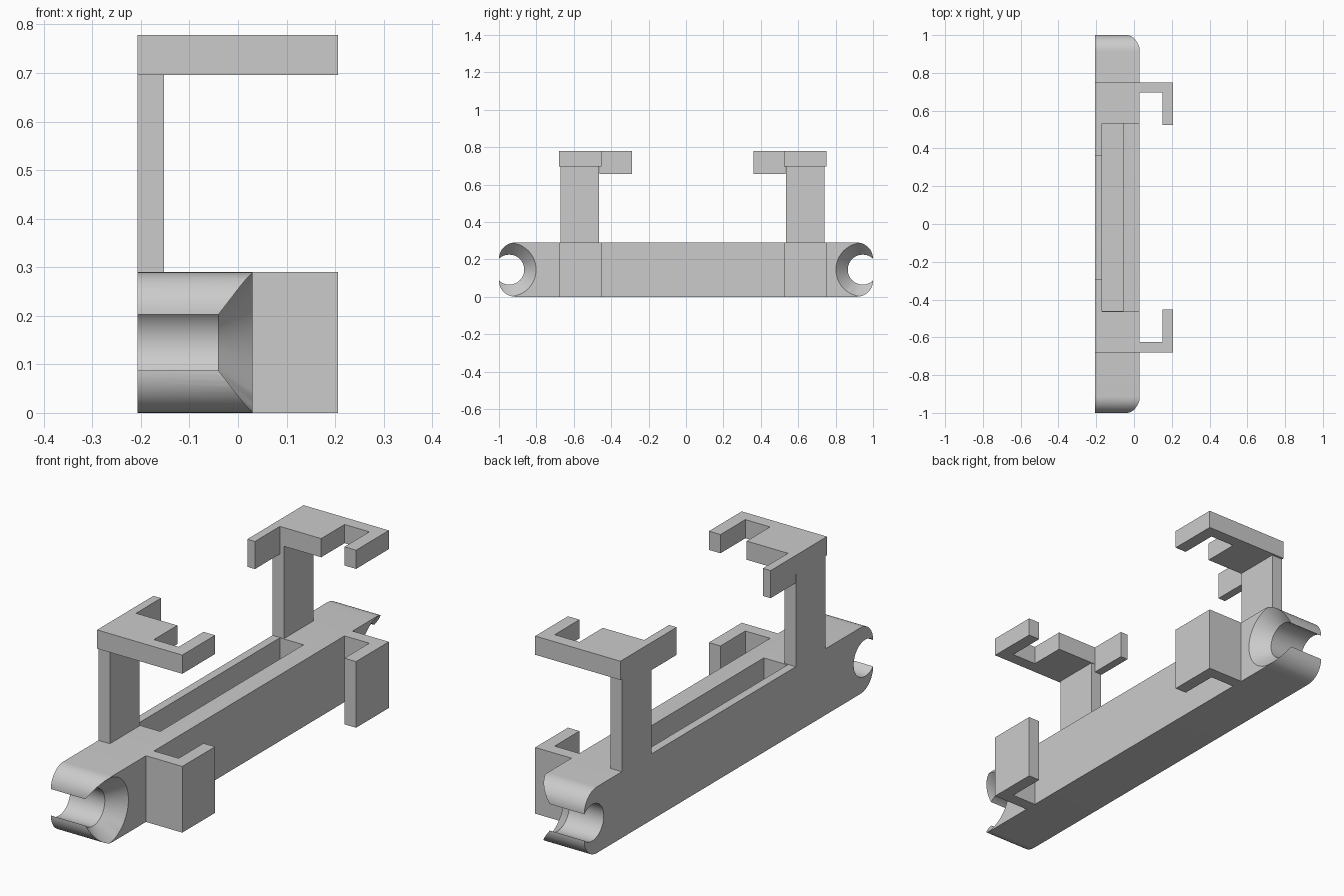
import bpy, bmesh, math

if "Cube" in bpy.data.objects:
    bpy.data.objects.remove(bpy.data.objects["Cube"])

grey = bpy.data.materials.new("grey")
grey.diffuse_color = (0.6, 0.6, 0.6, 1)
grey.use_nodes = True
grey.node_tree.nodes["Principled BSDF"].inputs["Base Color"].default_value = grey.diffuse_color
MID = 0.035            # the brackets mirror about this y
TOP = 0.29             # top of the bar
LEFT, FACE, RIGHT = -0.207, 0.03, 0.206


def finish(name, bm):
    bmesh.ops.recalc_face_normals(bm, faces=bm.faces)
    me = bpy.data.meshes.new(name)
    bm.to_mesh(me)
    bm.free()
    me.materials.append(grey)
    ob = bpy.data.objects.new(name, me)
    bpy.context.collection.objects.link(ob)
    return ob


def prism(name, points, offset):
    """Extrude a closed outline of 3D points by an offset."""
    bm = bmesh.new()
    face = bm.faces.new([bm.verts.new(p) for p in points])
    ext = bmesh.ops.extrude_face_region(bm, geom=[face])["geom"]
    bmesh.ops.translate(bm, vec=offset, verts=[v for v in ext if isinstance(v, bmesh.types.BMVert)])
    return finish(name, bm)


def slab(name, outline, z0, z1):
    return prism(name, [(x, y, z0) for x, y in outline], (0, 0, z1 - z0))


def box(name, x0, x1, y0, y1, z0, z1):
    return slab(name, [(x0, y0), (x1, y0), (x1, y1), (x0, y1)], z0, z1)


def lathe_x(name, profile, y, z, n=64):
    """Solid of revolution along x from (x, radius) pairs."""
    bm = bmesh.new()
    rings = [[bm.verts.new((x, y + r * math.cos(2 * math.pi * i / n), z + r * math.sin(2 * math.pi * i / n)))
              for i in range(n)] for x, r in profile]
    for a, b in zip(rings, rings[1:]):
        for i in range(n):
            j = (i + 1) % n
            bm.faces.new((a[i], a[j], b[j], b[i]))
    bm.faces.new(rings[0])
    bm.faces.new(rings[-1])
    return finish(name, bm)


def cut(target, cutter):
    mod = target.modifiers.new("cut", 'BOOLEAN')
    mod.operation, mod.solver, mod.object = 'DIFFERENCE', 'EXACT', cutter
    bpy.context.view_layer.objects.active = target
    bpy.ops.object.modifier_apply(modifier=mod.name)
    bpy.data.objects.remove(cutter)


# Bar with rounded ends
R = 0.087
outline = []
for cy, cz, start in ((1 - R, R, -90), (1 - R, TOP - R, 0), (R - 1, TOP - R, 90), (R - 1, R, 180)):
    for i in range(13):
        a = math.radians(start + 90 * i / 12)
        outline.append((LEFT, cy + R * math.cos(a), cz + R * math.sin(a)))
bar = prism("bar", outline, (FACE - LEFT, 0, 0))

# Countersunk open holes at both ends, and the long slot in the top
for s in (-1, 1):
    cut(bar, lathe_x("hole_cutter", [(-0.3, 0.08), (-0.04, 0.08), (FACE, 0.1435), (0.06, 0.171)],
                     s * 0.945, TOP / 2))
cut(bar, box("slot_cutter", -0.17, -0.055, -0.46, 0.533, 0.04, 0.4))
bpy.ops.object.select_all(action='DESELECT')
bar.select_set(True)
bpy.context.view_layer.objects.active = bar
bpy.ops.object.shade_smooth_by_angle(angle=math.radians(25))

# Mirrored brackets: post, top plate with two hooks, and lower hook
hook = [(FACE, 0.715), (RIGHT, 0.715), (RIGHT, 0.488), (0.15, 0.488), (0.15, 0.66), (FACE, 0.66)]
plate = [(LEFT, 0.715)] + hook[1:] + [(FACE, 0.498), (LEFT, 0.498)]
for s, end in ((-1, "front"), (1, "back")):
    def place(pts):
        return [(x, MID + s * v) for x, v in pts]
    slab(end + "_lower_hook", place(hook), 0, TOP)
    slab(end + "_top_plate", place(plate), 0.696, 0.778)
    box(end + "_post", LEFT, -0.152, MID + s * 0.5, MID + s * 0.705, TOP, 0.696)
    box(end + "_side_hook", LEFT, -0.17, MID + s * 0.325, MID + s * 0.498, 0.657, 0.778)
